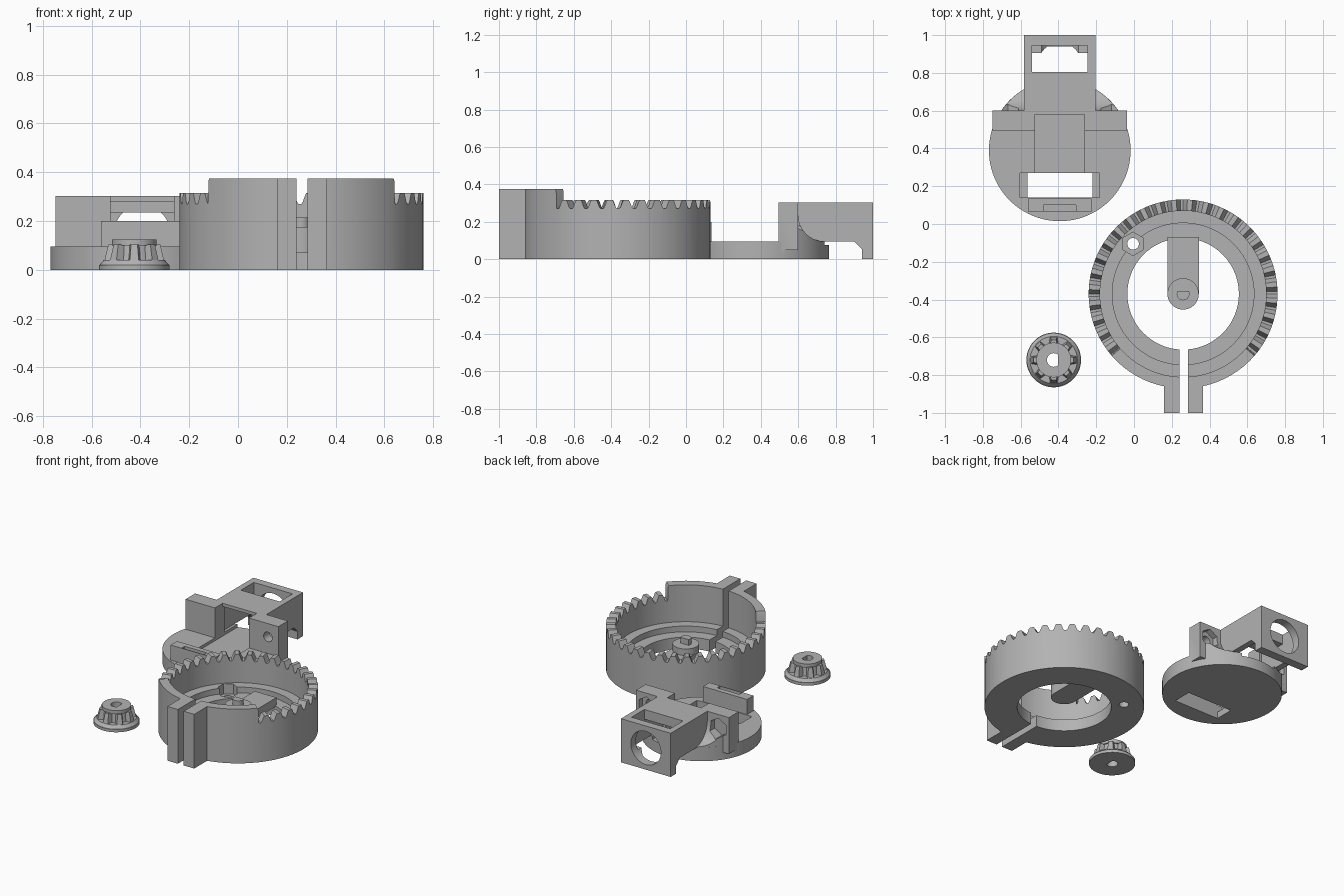
import bpy, bmesh, math
from mathutils import Matrix, Vector

if "Cube" in bpy.data.objects:
    bpy.data.objects.remove(bpy.data.objects["Cube"])

grey = bpy.data.materials.new("plain_grey")
grey.diffuse_color = (0.45, 0.45, 0.45, 1)
grey.use_nodes = True
grey.node_tree.nodes["Principled BSDF"].inputs["Base Color"].default_value = grey.diffuse_color


def finish(bm, name):
    bmesh.ops.recalc_face_normals(bm, faces=bm.faces)
    me = bpy.data.meshes.new(name)
    bm.to_mesh(me)
    bm.free()
    ob = bpy.data.objects.new(name, me)
    bpy.context.collection.objects.link(ob)
    me.materials.append(grey)
    return ob


def box(name, x, y, z):
    bm = bmesh.new()
    bmesh.ops.create_cube(bm, size=1)
    for v in bm.verts:
        v.co = [a[0] + (c + 0.5) * (a[1] - a[0]) for a, c in zip((x, y, z), v.co)]
    return finish(bm, name)


def cyl(name, p0, p1, r, sides=48, r2=None, turn=0.0):
    """Cylinder, cone or prism between two points."""
    p0, p1 = Vector(p0), Vector(p1)
    d = p1 - p0
    bm = bmesh.new()
    bmesh.ops.create_cone(bm, cap_ends=True, segments=sides, radius1=r,
                          radius2=r if r2 is None else r2, depth=d.length)
    rot = d.to_track_quat('Z', 'Y').to_matrix().to_4x4() @ Matrix.Rotation(turn, 4, 'Z')
    bm.transform(Matrix.Translation((p0 + p1) / 2) @ rot)
    return finish(bm, name)


def prism_x(name, pts, x0, x1):
    """Extrude a (y, z) profile along x."""
    bm = bmesh.new()
    f = bm.faces.new([bm.verts.new((x0, y, z)) for y, z in pts])
    g = bmesh.ops.extrude_face_region(bm, geom=[f])["geom"]
    bmesh.ops.translate(bm, vec=(x1 - x0, 0, 0),
                        verts=[v for v in g if isinstance(v, bmesh.types.BMVert)])
    return finish(bm, name)


def combine(ob, others, op='DIFFERENCE'):
    for o in others:
        m = ob.modifiers.new("b", 'BOOLEAN')
        m.operation, m.object, m.solver = op, o, 'EXACT'
        bpy.context.view_layer.objects.active = ob
        bpy.ops.object.modifier_apply(modifier=m.name)
        bpy.data.objects.remove(o)
    return ob


def loft(name, center, sections):
    """Closed ring lofted through (angle, [(r, z), ...]) sections."""
    bm = bmesh.new()
    rows = [[bm.verts.new((center[0] + r * math.cos(a), center[1] + r * math.sin(a), z))
             for r, z in prof] for a, prof in sections]
    n = len(rows[0])
    for i, a in enumerate(rows):
        b = rows[(i + 1) % len(rows)]
        for j in range(n):
            k = (j + 1) % n
            bm.faces.new((a[j], b[j], b[k], a[k]))
    return finish(bm, name)


def smooth(ob):
    bpy.ops.object.select_all(action='DESELECT')
    ob.select_set(True)
    bpy.context.view_layer.objects.active = ob
    bpy.ops.object.shade_smooth_by_angle(angle=math.radians(25))


# ---- crown gear ring: stepped floor, toothed rim, raised plain front ----
CX, CY = 0.26, -0.37
tooth = [(0, .27), (1.6, .27), (2.4, .28), (3.6, .307), (4.2, .315),
         (7.4, .315), (8.0, .307), (9.2, .28)]
rim = []
for i in range(26):
    rim += [(-40 + 10 * i + a, z) for a, z in tooth]
rim += [(220 + a, z) for a, z in tooth[:1]]
rim += [(220.4, .365), (221, .375)]
rim += [(225 + 5 * i, .375) for i in range(19)] + [(319, .375), (319.6, .365)]
sections = []
for deg, top in rim:
    sections.append((math.radians(deg), [(.295, 0), (.5, 0), (.5, top), (.44, top), (.44, .12),
                                         (.375, .12), (.375, .08), (.295, .08)]))
ring = loft("crown_gear_ring", (CX, CY), sections)
combine(ring, [box("tab", (CX - .1, CX + .105), (-1, -.82), (0, .375))], 'UNION')
cuts = [box("slit", (.24, .285), (-1.1, -.6), (-.1, .5))]
for sx in (-1, 1):
    for sy in (-1, 1):
        x, y = CX + sx * .265, CY + sy * .265
        cuts += [cyl("bolt", (x, y, -.1), (x, y, .3), .031, 24),
                 cyl("nut", (x, y, .05), (x, y, .2), .062, 6)]
for z in (.1, .285):
    cuts += [cyl("bolt", (0.1, -.915, z), (.5, -.915, z), .031, 24),
             cyl("nut", (.335, -.915, z), (.45, -.915, z), .06, 6, turn=math.pi / 2),
             cyl("head", (.12, -.915, z), (.16, -.915, z), .055, 24)]
combine(ring, cuts)
smooth(ring)

# ---- arm and keyed shaft in the middle of the ring ----
arm = box("center_arm", (CX - .083, CX + .083), (CY, -.07), (.07, .13))
combine(arm, [cyl("disc", (CX, CY, .07), (CX, CY, .175), .083)], 'UNION')
smooth(arm)
shaft = cyl("keyed_shaft", (CX, CY, .16), (CX, CY, .215), .034, 32)
combine(shaft, [box("flat", (CX - .1, CX + .1), (CY + .015, CY + .1), (.1, .3))])
smooth(shaft)

# ---- pinion: flange, tapered teeth, hub with keyed bore ----
PX, PY = -.425, -.72
pinion = cyl("pinion", (PX, PY, 0), (PX, PY, .02), .145)
parts = [cyl("flange", (PX, PY, .019), (PX, PY, .04), .143, r2=.125),
         cyl("core", (PX, PY, .03), (PX, PY, .105), .092, r2=.082),
         cyl("hub", (PX, PY, .1), (PX, PY, .125), .092)]
for i in range(8):
    bm = bmesh.new()
    low = [(.05, -.032), (.128, -.02), (.128, .02), (.05, .032)]
    high = [(.05, -.026), (.106, -.013), (.106, .013), (.05, .026)]
    lv = [bm.verts.new((x, y, .015)) for x, y in low]
    hv = [bm.verts.new((x, y, .105)) for x, y in high]
    bm.faces.new(lv)
    bm.faces.new(hv)
    for j in range(4):
        k = (j + 1) % 4
        bm.faces.new((lv[j], lv[k], hv[k], hv[j]))
    bm.transform(Matrix.Translation((PX, PY, 0)) @ Matrix.Rotation(math.pi * (i / 4 + .5), 4, 'Z'))
    parts.append(finish(bm, "tooth"))
combine(pinion, parts, 'UNION')
bore = cyl("bore", (PX, PY, -.1), (PX, PY, .2), .036, 32)
combine(bore, [box("flat", (PX + .022, PX + .1), (PY - .1, PY + .1), (-.2, .3))])
combine(pinion, [bore])
smooth(pinion)

# ---- bracket: round base, two ears, hooded arm with end plate ----
BX, BY = -.393, .39
base = cyl("bracket_base", (BX, BY, 0), (BX, BY, .095), .375, 96)
add = [box("lip", (BX - .168, BX + .168), (.065, .135), (.05, .2))]
for s in (-1, 1):
    # concave gusset behind each ear, trimmed to the round base
    pts = [(.59, .08), (.74, .08)]
    pts += [(.74 - .14 * math.sin(t * math.pi / 16), .235 - .14 * math.cos(t * math.pi / 16))
            for t in range(9)] + [(.59, .235)]
    xs = sorted((BX + s * .18, BX + s * .35))
    gusset = prism_x("gusset", pts, *xs)
    combine(gusset, [cyl("trim", (BX, BY, -.1), (BX, BY, .5), .3745, 96)], 'INTERSECT')
    add.append(gusset)
    add.append(box("ear", sorted((BX + s * .13, BX + s * .355)), (.495, .6), (.05, .302)))
hood = prism_x("hood", [(.58, .302), (1, .302), (1, 0), (.94, 0), (.94, .055), (.9, .095),
                        (.58, .095)], BX - .19, BX + .19)
combine(hood, [box("inside", (BX - .148, BX + .148), (.5, .945), (.09, .28)),
               box("window", (BX - .148, BX + .148), (.805, .945), (.2, .4))])
add += [hood, box("rib", (BX - .16, BX + .16), (.74, .805), (.235, .295))]
combine(base, add, 'UNION')
cuts = [cyl("port", (BX, .9, .15), (BX, 1.1, .15), .115),
        box("slot", (BX - .172, BX + .172), (.14, .27), (-.1, .3)),
        box("slot_step", (BX - .21, BX + .21), (.14, .27), (.045, .15)),
        box("groove", (BX - .085, BX + .085), (.07, .1), (.14, .3)),
        box("channel", (BX - .13, BX + .13), (.265, .9), (.075, .22))]
for s in (-1, 1):
    x, e = BX + s * .212, BX + s * .275
    cuts += [cyl("bolt", (x, BY, -.1), (x, BY, .2), .032, 24),
             cyl("nut", (x, BY, .05), (x, BY, .12), .072, 6),
             cyl("ear_bolt", (e, .4, .21), (e, .7, .21), .033, 24),
             cyl("ear_nut", (e, .56, .21), (e, .75, .21), .066, 6)]
combine(base, cuts)
smooth(base)
